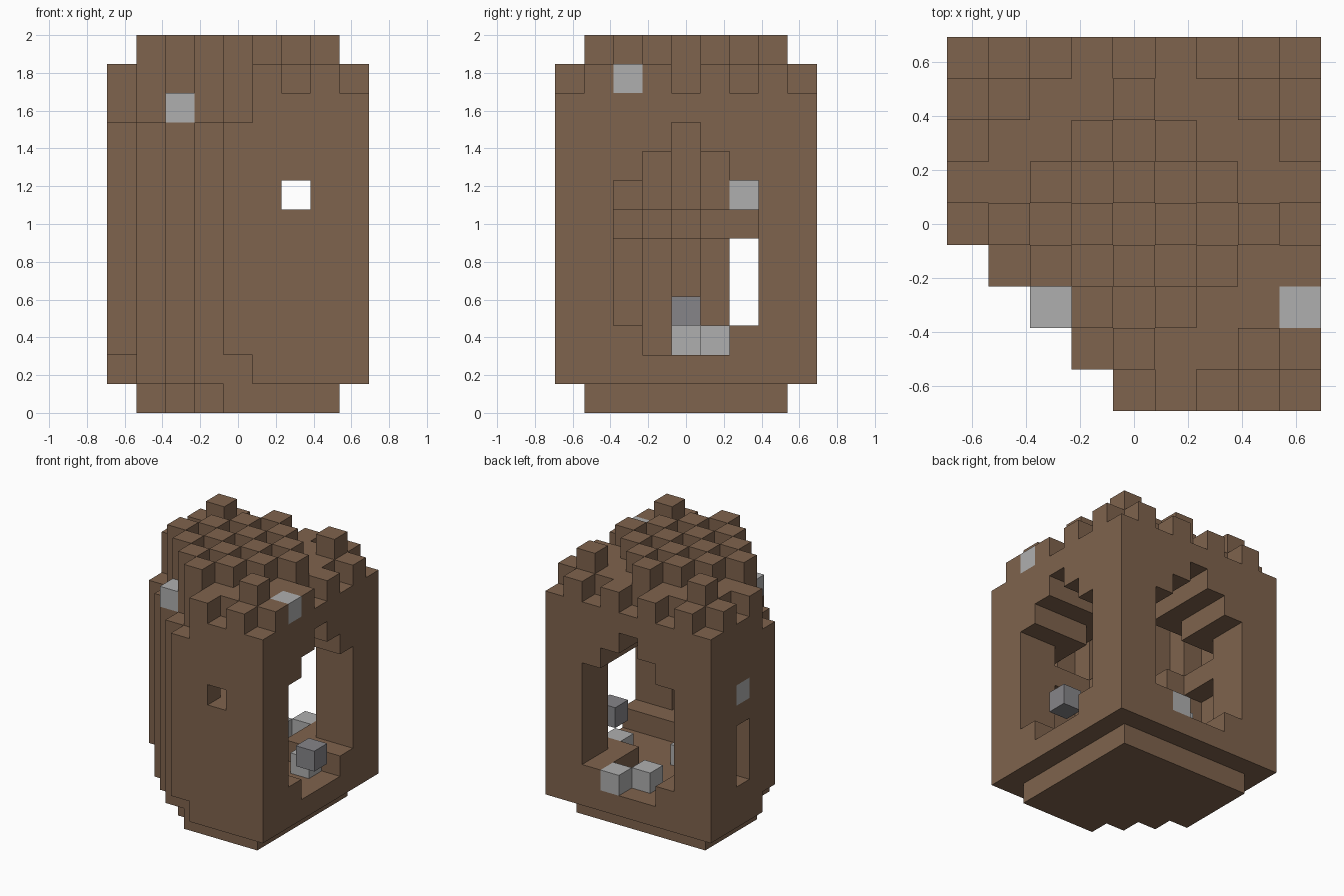
import bpy, bmesh
from mathutils import Vector

cube = bpy.data.objects.get("Cube")
if cube:
    bpy.data.objects.remove(cube, do_unlink=True)

N, C = 9, 4            # blocks per side, middle block
S = 2 / 13             # block size


def material(name, rgb):
    m = bpy.data.materials.new(name)
    m.use_nodes = True
    m.diffuse_color = (*rgb, 1)
    m.node_tree.nodes["Principled BSDF"].inputs["Base Color"].default_value = (*rgb, 1)
    return m


bark = material("brown bark", (0.212, 0.125, 0.074))
light_stone = material("light grey stone", (0.43, 0.43, 0.43))
dark_stone = material("dark grey stone", (0.24, 0.235, 0.25))


def grid(levels, keep):
    return {(i, j, k) for k in levels for i in range(N) for j in range(N) if keep(i, j, k)}


def arch(offset, k):
    """True inside the stepped arch outline at this distance from its middle."""
    return offset <= 2 and (3 if offset == 2 else 2) <= k <= 9 - offset


def hollow(i, j, k):
    """Rooms, two wide doorways and two shallow recesses."""
    a, b = abs(i - C), abs(j - C)
    if i + j <= (6 if k == 6 else 5):          # thick diagonal wall with a ledge
        return False
    if i >= 2 and j >= 2:
        return arch(a, k) if j > 6 else arch(b, k) if i > 6 else arch(min(a, b), k)
    if k == 6:
        return False
    return (i == 1 and arch(b, k)) or (j == 1 and arch(a, k))


def window(i, j, k):
    return (i, j) == (0, 6) and k in (3, 4, 5, 7) or (i, j, k) == (6, 0, 7)


def wall(i, j, k):
    return i + j >= C and not hollow(i, j, k) and not window(i, j, k)


def roof(i, j, k):
    if i + j < 5:
        return False
    on_rim = i in (0, 8) or j in (0, 8)
    if k == 11 and on_rim:                     # notched rim
        along = j if i in (0, 8) else i
        return along % 2 == 1
    return True


def tuft(i, j, k):
    a, b = sorted((abs(i - C), abs(j - C)))
    return (a, b) in {(0, 1), (1, 2), (0, 3), (3, 3)} and i + j >= 5


parts = {
    "base": (grid([0], lambda i, j, k: 1 <= i <= 7 and 1 <= j <= 7 and i + j >= 5), bark),
    "floor": (grid([1], lambda i, j, k: i + j >= 5 or (i + j == 4 and 0 < i < 4)), bark),
    "trunk_wall": (grid(range(2, 10), wall), bark),
    "roof": (grid([10, 11], roof), bark),
    "roof_tufts": (grid([12], tuft), bark),
    "light_stones": ({(2, 2, 10), (8, 2, 11), (0, 6, 7), (5, 8, 2),
                      (4, 7, 2), (7, 5, 2), (4, 4, 2)}, light_stone),
    "dark_stone": ({(8, 4, 3)}, dark_stone),
}
filled = set().union(*(cells for cells, _ in parts.values()))


def build(name, cells, mat):
    """Make the outer faces of a group of blocks."""
    bm = bmesh.new()
    verts = {}

    def vert(p):
        key = tuple(round(c) for c in p)
        if key not in verts:
            verts[key] = bm.verts.new(((key[0] - N / 2) * S, (key[1] - N / 2) * S, key[2] * S))
        return verts[key]

    for cell in sorted(cells):
        for axis in range(3):
            for side in (0, 1):
                near = list(cell)
                near[axis] += 2 * side - 1
                if tuple(near) in filled:
                    continue
                u, v = Vector((0, 0, 0)), Vector((0, 0, 0))
                u[(axis + 1) % 3] = 1
                v[(axis + 2) % 3] = 1
                o = Vector(cell)
                o[axis] += side
                loop = [o, o + u, o + u + v, o + v]
                if not side:
                    loop.reverse()
                bm.faces.new([vert(p) for p in loop])
    mesh = bpy.data.meshes.new(name)
    bm.to_mesh(mesh)
    bm.free()
    mesh.materials.append(mat)
    bpy.context.collection.objects.link(bpy.data.objects.new(name, mesh))


for name, (cells, mat) in parts.items():
    build(name, cells, mat)
